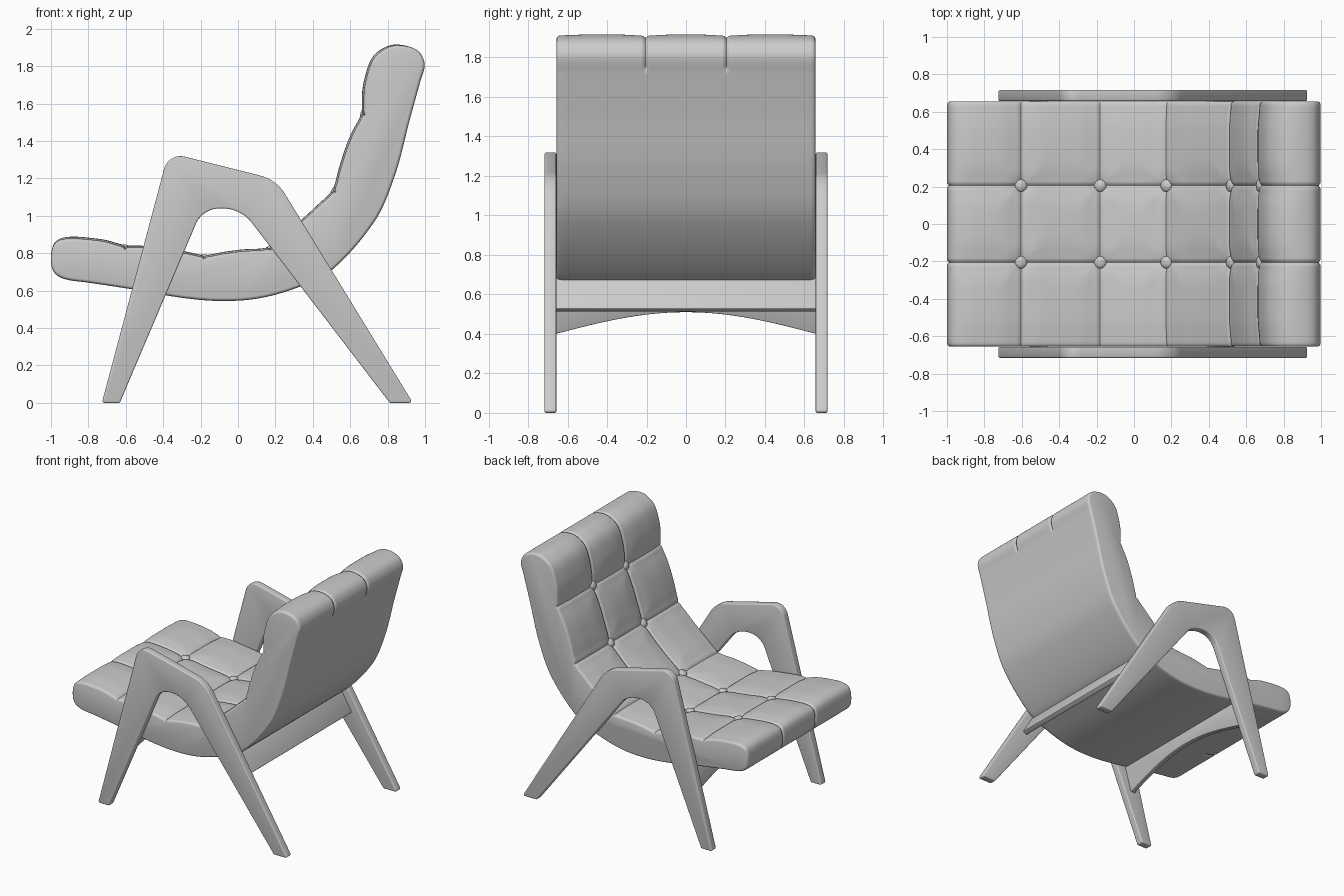
import bpy, bmesh, math
from mathutils import Vector as V

if "Cube" in bpy.data.objects:
    bpy.data.objects.remove(bpy.data.objects["Cube"])


def make(name, bm, bevel=0.0):
    bmesh.ops.recalc_face_normals(bm, faces=bm.faces[:])
    me = bpy.data.meshes.new(name)
    bm.to_mesh(me)
    bm.free()
    ob = bpy.data.objects.new(name, me)
    bpy.context.collection.objects.link(ob)
    bpy.ops.object.select_all(action='DESELECT')
    ob.select_set(True)
    bpy.context.view_layer.objects.active = ob
    if bevel:
        m = ob.modifiers.new("bevel", 'BEVEL')
        m.width, m.segments = bevel, 3
        m.limit_method, m.angle_limit = 'ANGLE', math.radians(40)
        bpy.ops.object.modifier_apply(modifier=m.name)
    bpy.ops.object.shade_smooth_by_angle(angle=math.radians(40))
    return ob


def prism(name, pts, depth, bevel):
    """Extrude a closed outline of 3D points along a vector."""
    bm = bmesh.new()
    a = [bm.verts.new(p) for p in pts]
    b = [bm.verts.new(p + depth) for p in pts]
    bm.faces.new(a)
    bm.faces.new(b[::-1])
    for i in range(len(a)):
        j = (i + 1) % len(a)
        bm.faces.new((a[i], a[j], b[j], b[i]))
    return make(name, bm, bevel)


def fillet(corners, n=10):
    """Round each (x, z, radius) corner of an outline."""
    out = []
    for i, (x, z, r) in enumerate(corners):
        p = V((x, z))
        u = (V(corners[i - 1][:2]) - p).normalized()
        w = (V(corners[(i + 1) % len(corners)][:2]) - p).normalized()
        half = u.angle(w) / 2
        if r == 0:
            out.append(p)
            continue
        c = p + (u + w).normalized() * r / math.sin(half)
        s = p + u * r / math.tan(half) - c
        e = p + w * r / math.tan(half) - c
        ang = math.pi - 2 * half
        for k in range(n + 1):
            t = k / n
            out.append(c + (s * math.sin((1 - t) * ang) + e * math.sin(t * ang)) / math.sin(ang))
    return out


# Cushion side profile: underside front, nose, seat, back, top, rear, underside
P = [V(p) for p in [
    (-.80, .643), (-.93, .663), (-.985, .70), (-1.0, .77), (-.985, .85), (-.94, .882), (-.85, .888),
    (-.60, .858), (-.40, .826), (-.18, .806), (0, .818), (.16, .85), (.34, .98), (.49, 1.145),
    (.58, 1.38), (.643, 1.55), (.675, 1.73), (.72, 1.85), (.80, 1.908), (.88, 1.913), (.965, 1.88),
    (.998, 1.81), (.975, 1.72), (.92, 1.52), (.84, 1.22), (.73, .97), (.49, .70), (.30, .61),
    (.10, .557), (-.10, .545), (-.30, .562), (-.55, .605)]]
N = len(P)
ROWS = (7, 9, 11, 13, 15)          # profile points that carry a cross seam
SEAM_Y = (-.205, .205)


def tangent(i):
    a, b, c = P[i - 1], P[i % N], P[(i + 1) % N]
    return (c - a) / ((b - a).length + (c - b).length)


samples = []                       # (position, outward normal, profile parameter, arc length)
arc, row_arc = 0.0, []
for i in range(N):
    a, b = P[i], P[(i + 1) % N]
    L = (b - a).length
    ta, tb = tangent(i) * L, tangent((i + 1) % N) * L
    if i in ROWS:
        row_arc.append(arc)
    n = math.ceil(L / .011)
    for k in range(n):
        t = k / n
        p = (a * (2*t**3 - 3*t*t + 1) + ta * (t**3 - 2*t*t + t)
             + b * (3*t*t - 2*t**3) + tb * (t**3 - t*t))
        d = (a * (6*t*t - 6*t) + ta * (3*t*t - 4*t + 1) + b * (6*t - 6*t*t) + tb * (3*t*t - 2*t)).normalized()
        samples.append((p, V((-d.y, d.x)), i + t, arc + L * t))
    arc += L


def dip(d, wide, narrow):
    return wide * math.exp(-(d / .075)**2) + narrow * math.exp(-(d / .009)**2)


def ramp(t, lo, hi):
    x = max(0, min(1, (t - lo) / (hi - lo)))
    return x * x * (3 - 2 * x)


def depth(t, s, y):
    """How far the tufting pulls the surface in."""
    top = ramp(t, 3, 6) * (1 - ramp(t, 17, 20))
    wrap = ramp(t, .4, .8) * (1 - ramp(t, 21.7, 22.0))
    dy = min(abs(y - q) for q in SEAM_Y)
    ds = min(abs(s - q) for q in row_arc)
    v = max(dip(dy, .014 * top, .010 * wrap), top * dip(ds, .015, .010))
    v += top * .014 * math.exp(-(dy * dy + ds * ds) / .05**2)
    return v + top * .010 * ramp(abs(y), .5, .65)


# Cushion
ys = set()
for q in SEAM_Y:
    ys |= {round(q + s * o, 4) for s in (-1, 1)
           for o in (0, .004, .008, .013, .02, .03, .045, .06, .08, .11, .15)}
for s in (-1, 1):
    ys |= {s * v for v in (0, .40, .45, .50, .54, .58, .61, .63, .64, .648, .653, .655)}
ys = sorted(ys)
inset = {.64: .001, .648: .004, .653: .009, .655: .016}
bm = bmesh.new()
rings = []
for y in ys:
    ring = []
    for p, nrm, t, s in samples:
        q = p - nrm * (depth(t, s, y) + inset.get(abs(y), 0))
        ring.append(bm.verts.new((q.x, y, q.y)))
    rings.append(ring)
for A, B in zip(rings, rings[1:]):
    for i in range(len(A)):
        bm.faces.new((A[i - 1], A[i], B[i], B[i - 1]))
bm.faces.new(rings[0])
bm.faces.new(rings[-1][::-1])
make("tufted_cushion", bm)

# Buttons
for r in ROWS:
    d = tangent(r)
    nrm = V((-d.y, 0, d.x))
    for y in SEAM_Y:
        bm = bmesh.new()
        bmesh.ops.create_uvsphere(bm, u_segments=20, v_segments=12, radius=.033)
        rot = nrm.to_track_quat('Z', 'Y')
        for v in bm.verts:
            v.co.z *= .55
            v.co = rot @ v.co + V((P[r].x, y, P[r].y)) - nrm * .030
        make("button", bm)

# Side frames with legs and armrest
outline = fillet([(-.728, 0, .012), (-.372, 1.338, .09), (.204, 1.194, .22), (.935, 0, .012),
                  (.812, 0, .012), (.015, 1.04, .20), (-.19, 1.04, .14), (-.632, 0, .012)])
for side, name in ((-1, "right_side_frame"), (1, "left_side_frame")):
    prism(name, [V((p.x, side * .657, p.y)) for p in outline], V((0, side * .059, 0)), .008)

# Rear crossbar, tilted with the rear legs
prism("rear_crossbar", [V((x, -.66, z)) for x, z in
                        ((.505, .512), (.54, .53), (.425, .72), (.39, .70))], V((0, 1.32, 0)), .005)

# Front apron with arched lower edge, tilted with the front legs
edge = [(-.66 + 1.32 * k / 32) for k in range(33)]
yz = [(y, .40 + .11 * math.cos(math.pi * y / 1.32)) for y in edge] + [(.66, .62), (-.66, .62)]
prism("front_apron", [V((-.56 + .28 * (z - .4), y, z)) for y, z in yz], V((.04, 0, 0)), .004)
